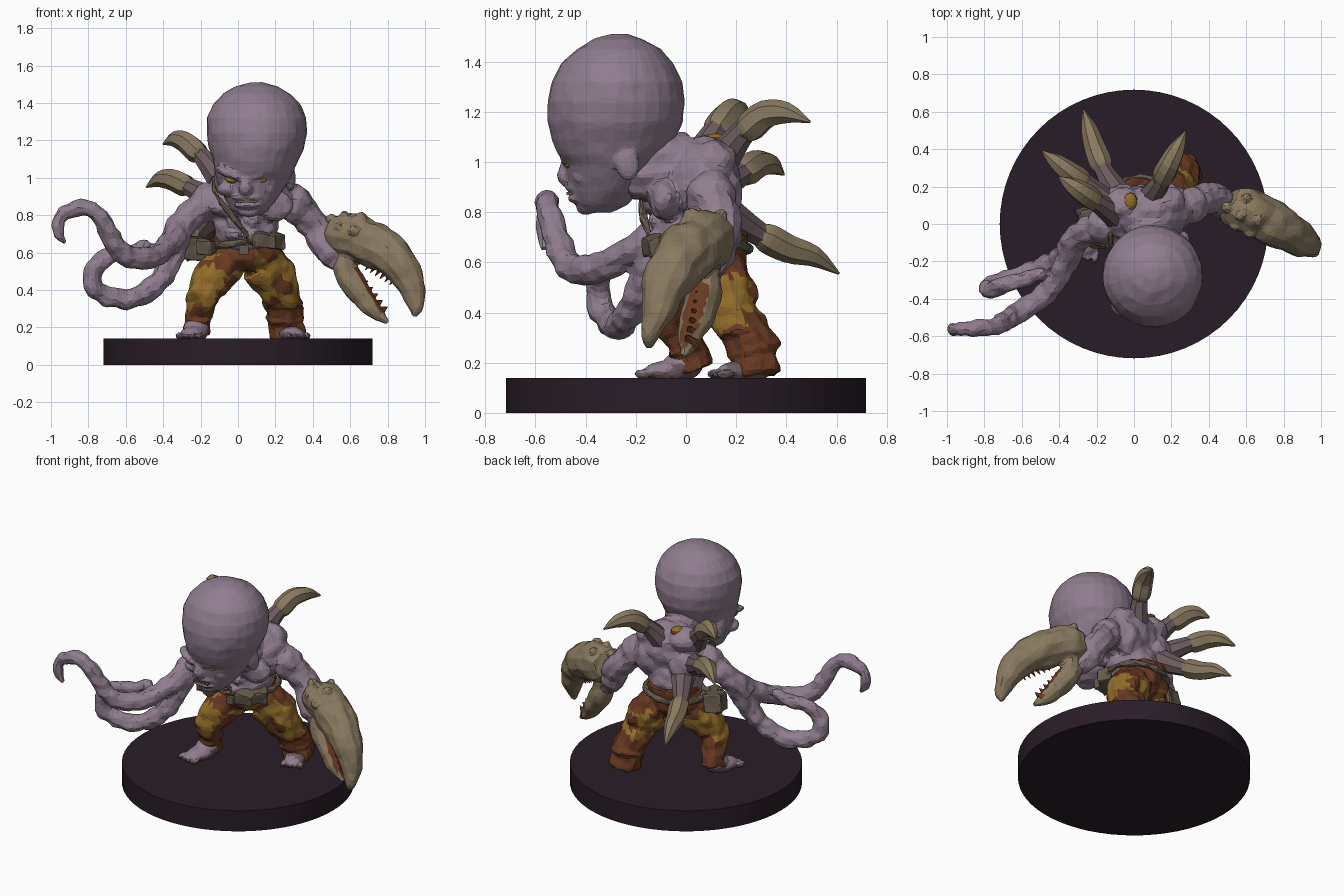
import bpy, bmesh, math, random
from mathutils import Vector as V, Matrix, Euler, noise

if "Cube" in bpy.data.objects:
    bpy.data.objects.remove(bpy.data.objects["Cube"])
random.seed(4)

def mat(name, r, g, b):
    m = bpy.data.materials.new(name)
    m.diffuse_color = (r, g, b, 1)
    m.use_nodes = True
    m.node_tree.nodes["Principled BSDF"].inputs["Base Color"].default_value = m.diffuse_color
    return m

SKIN = mat("mauve skin", .28, .205, .275)
HORN = mat("tan horn", .25, .19, .115)
GOLD = mat("gold cloth", .29, .15, .022)
BROWN = mat("rust brown cloth", .14, .042, .016)
LEATHER = mat("dull leather", .13, .10, .07)
STALK = mat("grey mauve", .15, .105, .115)
EYE = mat("amber eye", .32, .19, .01)
DARK = mat("dark plum base", .022, .012, .021)

# ---- helpers -------------------------------------------------------------
def blob(bm, c, s, rot=(0, 0, 0), sub=3):
    m = Matrix.Translation(c) @ Euler(rot).to_matrix().to_4x4() @ Matrix.Diagonal((*s, 1))
    bmesh.ops.create_icosphere(bm, subdivisions=sub, radius=1, matrix=m)

def box(bm, c, s, rot=(0, 0, 0)):
    m = Matrix.Translation(c) @ Euler(rot).to_matrix().to_4x4() @ Matrix.Diagonal((*s, 1))
    bmesh.ops.create_cube(bm, size=1, matrix=m)

def skin_rings(bm, rings):
    vs = [[bm.verts.new(p) for p in r] for r in rings]
    n = len(vs[0])
    fs = [bm.faces.new((a[i], a[(i + 1) % n], b[(i + 1) % n], b[i]))
          for a, b in zip(vs, vs[1:]) for i in range(n)]
    fs += [bm.faces.new(vs[0][::-1]), bm.faces.new(vs[-1])]
    bmesh.ops.recalc_face_normals(bm, faces=fs)

def tube(bm, pts, steps=4, sides=10):
    """Smooth tapered tube through (x, y, z, radius) points."""
    P = [V(p) for p in pts]
    P = [P[0] * 2 - P[1]] + P + [P[-1] * 2 - P[-2]]
    path = []
    for i in range(1, len(P) - 2):
        a, b, c, d = P[i - 1:i + 3]
        for k in range(steps):
            t = k / steps
            path.append(.5 * (2 * b + (c - a) * t + (2 * a - 5 * b + 4 * c - d) * t * t
                              + (3 * b - a - 3 * c + d) * t ** 3))
    path.append(P[-2])
    rings, up = [], V((.31, .52, .79))
    for i, p in enumerate(path):
        t = (path[min(i + 1, len(path) - 1)].xyz - path[max(i - 1, 0)].xyz).normalized()
        u = (up - t * up.dot(t)).normalized()
        w, up = t.cross(u), u
        r = max(p.w, .004)
        rings.append([p.xyz + r * (u * math.cos(q) + w * math.sin(q))
                      for q in (math.tau * k / sides for k in range(sides))])
    skin_rings(bm, rings)

def finish(name, bm, mats, rule=None, voxel=0, ratio=1, rough=0, freq=14):
    """Make the object; optionally fuse, wrinkle and facet it; colour by rule."""
    me = bpy.data.meshes.new(name)
    bm.to_mesh(me); bm.free()
    ob = bpy.data.objects.new(name, me)
    bpy.context.collection.objects.link(ob)

    def bake():
        bpy.context.view_layer.update()
        new = bpy.data.meshes.new_from_object(ob.evaluated_get(bpy.context.evaluated_depsgraph_get()))
        ob.modifiers.clear()
        ob.data = new
    if voxel:
        md = ob.modifiers.new("fuse", 'REMESH')
        md.mode, md.voxel_size = 'VOXEL', voxel
        bake()
        for v, nrm in [(v, v.normal.copy()) for v in ob.data.vertices]:
            v.co += nrm * rough * noise.noise(v.co * freq)
        md = ob.modifiers.new("facet", 'DECIMATE')
        md.ratio = ratio
        bake()
    ob.data.materials.clear()
    for m in mats:
        ob.data.materials.append(m)
    for f in ob.data.polygons:
        f.use_smooth = False
        f.material_index = rule(f.center, f.normal) if rule else 0
    return ob

# ---- round base ----------------------------------------------------------
bm = bmesh.new()
bmesh.ops.create_cone(bm, cap_ends=True, segments=64, radius1=.718, radius2=.718, depth=.14,
                      matrix=Matrix.Translation((0, 0, .07)))
finish("round_base", bm, [DARK])

# ---- head: stacked ovals (z, x centre, half width, y front, y back) ------
bm = bmesh.new()
prof = [(.80, .065, .06, -.41, -.30), (.83, .065, .10, -.44, -.23), (.88, .07, .135, -.46, -.19),
        (.94, .075, .17, -.47, -.14), (.99, .08, .195, -.48, -.11), (1.03, .085, .21, -.51, -.08),
        (1.09, .095, .228, -.535, -.045), (1.16, .10, .255, -.55, -.012), (1.24, .10, .268, -.553, -.005),
        (1.32, .10, .265, -.535, -.015), (1.39, .10, .235, -.50, -.05), (1.45, .10, .18, -.435, -.10),
        (1.49, .10, .11, -.365, -.17), (1.51, .10, .035, -.30, -.23)]
skin_rings(bm, [[(x + w * math.cos(q), (f + b) / 2 + (b - f) / 2 * math.sin(q), z)
                 for q in (math.tau * k / 28 for k in range(28))] for z, x, w, f, b in prof])
for s in (-1, 1):
    blob(bm, (.04 + s * .09, -.452, 1.025), (.085, .045, .024), (0, -s * .38, s * .3))   # brows
    blob(bm, (.045 + s * .10, -.395, .94), (.06, .06, .04))                              # cheeks
    blob(bm, (.09 + s * .19, -.235, 1.0), (.028, .05, .075), (.2, 0, 0))                 # ears
tube(bm, [(.04, -.47, 1.03, .02), (.04, -.48, .98, .024), (.04, -.48, .945, .036), (.04, -.45, .92, .03)])
blob(bm, (.05, -.44, .897), (.085, .038, .018))    # upper lip
blob(bm, (.05, -.435, .853), (.075, .038, .018))   # lower lip
blob(bm, (.06, -.40, .82), (.06, .04, .03))        # chin
finish("head", bm, [SKIN], voxel=.011, ratio=.10, rough=.004)

bm = bmesh.new()
for x in (-.04, .13):
    blob(bm, (x, -.452, .988), (.032, .028, .017), (0, -.3 if x > 0 else .3, 0), 2)
finish("eyes", bm, [EYE])
bm = bmesh.new()
box(bm, (.05, -.462, .875), (.11, .03, .012))
finish("mouth_slit", bm, [LEATHER])

# ---- torso, arms and tentacles -------------------------------------------
bm = bmesh.new()
blob(bm, (.07, .05, .92), (.24, .16, .19), (-.3, 0, .15))      # upper back
blob(bm, (.04, .04, .74), (.175, .17, .17))                    # waist
tube(bm, [(.08, .02, .99, .13), (.09, -.10, .98, .14), (.09, -.24, .96, .12)])   # neck
for c, s in [((-.03, -.10, .85), (.12, .07, .075)), ((.17, -.08, .85), (.13, .07, .08)),   # chest
             ((.31, .10, .86), (.09, .10, .105)), ((-.16, -.01, .87), (.10, .10, .10)),    # shoulders
             ((-.05, .10, 1.02), (.11, .09, .09)), ((.16, .11, 1.0), (.12, .09, .09)),     # upper back
             ((-.07, .13, .87), (.10, .08, .12)), ((.17, .14, .87), (.11, .08, .12))]:
    blob(bm, c, s)
for z in (.77, .70):
    for x in (-.02, .07):
        blob(bm, (x, -.11, z), (.045, .04, .034))
tube(bm, [(.30, .10, .86, .09), (.37, .13, .79, .085), (.43, .14, .72, .085), (.48, .10, .62, .085),
          (.54, .08, .53, .05)])                                # claw arm
tube(bm, [(-.15, -.01, .87, .09), (-.25, -.04, .80, .075), (-.31, -.08, .74, .075), (-.35, -.14, .66, .07)])
tube(bm, [(-.30, -.08, .74, .07), (-.35, -.15, .58, .065), (-.42, -.20, .45, .06), (-.53, -.25, .365, .058),
          (-.65, -.29, .35, .055), (-.765, -.335, .41, .052), (-.775, -.35, .50, .05), (-.70, -.33, .575, .047),
          (-.57, -.29, .61, .04), (-.47, -.25, .65, .025)], sides=9)       # looped tentacle
tube(bm, [(-.31, -.08, .74, .06), (-.38, -.24, .63, .062), (-.49, -.39, .57, .06), (-.61, -.47, .59, .058),
          (-.68, -.51, .68, .055), (-.72, -.54, .77, .05), (-.79, -.555, .83, .047), (-.88, -.56, .835, .043),
          (-.955, -.565, .78, .037), (-.96, -.57, .71, .031), (-.92, -.565, .65, .016)], sides=9)  # raised tentacle
finish("body_and_tentacles", bm, [SKIN], voxel=.012, ratio=.13, rough=.014, freq=16)

# ---- trousers, coloured by height and side -------------------------------
bm = bmesh.new()
blob(bm, (.03, .08, .60), (.195, .155, .11))
tube(bm, [(.03, .09, .56, .145), (.03, .085, .71, .165)], sides=14)
tube(bm, [(-.06, .06, .55, .12), (-.13, .0, .47, .112), (-.185, -.04, .38, .092), (-.205, .0, .28, .076),
          (-.225, .03, .18, .078)])
tube(bm, [(.12, .12, .55, .13), (.195, .16, .47, .125), (.225, .18, .39, .105), (.245, .25, .30, .098),
          (.265, .285, .15, .098)])
for c, r in [((-.21, .0, .25), .08), ((.25, .27, .25), .108), ((-.19, -.03, .33), .085), ((.24, .22, .33), .108)]:
    blob(bm, c, (r, r, .03), (.25, 0, 0))             # cloth folds
def cloth(c, n):
    wave = .025 * math.sin(c.x * 30 + c.y * 20)
    waist = (.54 if n.y > .3 else .575) + wave
    cuff = (.38 if n.y > .2 else .33 if c.x > 0 else .29) + wave
    inner_leg = c.x < 0 and c.z < .47 and n.x > .6
    return int(c.z > waist or c.z < cuff or inner_leg or noise.noise(c * 7 + V((3, 1, 7))) > .42
               or (abs(c.x - .03) < .06 and .5 < c.z))
finish("trousers", bm, [GOLD, BROWN], cloth, voxel=.012, ratio=.18, rough=.018, freq=15)

# ---- bare feet -----------------------------------------------------------
bm = bmesh.new()
for x, y, turn in ((-.235, -.06, -.25), (.28, .23, .35)):
    R = Matrix.Rotation(turn, 3, 'Z')
    at = lambda a, b, z: V((x, y, z)) + R @ V((a, b, 0))
    blob(bm, at(0, .0, .165), (.07, .11, .045), (0, 0, turn))
    blob(bm, at(0, .05, .19), (.07, .08, .06), (0, 0, turn))
    for k in range(4):
        blob(bm, at(-.055 + .037 * k, -.10, .155), (.02, .04, .02), (0, 0, turn), 2)
finish("feet", bm, [SKIN, STALK], lambda c, n: int(c.z < .165 or n.z < .1 or c.x > 0 and c.y > .16),
       voxel=.01, ratio=.2)

# ---- back horns: stalk, then flared curved tip ---------------------------
horns = [[(-.10, .05, 1.0), (-.19, .11, 1.11), (-.28, .17, 1.19), (-.40, .25, 1.18)],
         [(-.13, .10, .88), (-.25, .21, .945), (-.35, .28, .99), (-.49, .39, .95)],
         [(-.08, .15, .80), (-.16, .28, .72), (-.21, .41, .655), (-.27, .61, .555)],
         [(.08, .13, .99), (.14, .22, 1.11), (.19, .32, 1.19), (.275, .495, 1.16)]]
for i, (a, b, c, d) in enumerate(horns):
    a, b, c, d = map(V, (a, b, c, d))
    bm = bmesh.new()
    tube(bm, [(*a, .075), (*b, .052), (*b.lerp(c, .6), .046)], sides=8)
    finish(f"horn_stalk_{i + 1}", bm, [STALK])
    bm = bmesh.new()
    m = c.lerp(d, .5) + V((0, 0, .02))
    tube(bm, [(*b.lerp(c, .05), .045), (*b.lerp(c, .35), .062), (*c, .058), (*m, .043), (*d, .005)],
         steps=3, sides=7)
    finish(f"horn_tip_{i + 1}", bm, [HORN])

# ---- pincer --------------------------------------------------------------
bm = bmesh.new()
tube(bm, [(.51, .12, .71, .09), (.56, .09, .695, .12), (.64, .06, .68, .12), (.70, .03, .655, .115)], sides=11)
tube(bm, [(.64, .06, .67, .11), (.71, .02, .645, .125), (.80, -.03, .60, .115), (.88, -.08, .51, .096),
          (.935, -.11, .41, .07), (.955, -.14, .32, .044), (.945, -.15, .26, .008)], sides=11)
tube(bm, [(.57, .08, .60, .06), (.58, .075, .50, .07), (.64, .05, .40, .068), (.71, .02, .31, .052),
          (.80, -.01, .225, .012)])
for c in [(.50, .09, .78), (.57, .04, .80), (.60, .14, .79), (.54, -.01, .74), (.66, .02, .785), (.62, -.05, .72)]:
    blob(bm, c, (.028, .028, .028), sub=2)                     # shell knobs
bite = V((.82, -.3, .48))
finish("pincer", bm, [HORN, BROWN], lambda c, n: int(c.z < .52 and c.x < .79 and n.dot(bite) > .8),
       voxel=.011, ratio=.12, rough=.012, freq=12)

bm = bmesh.new()
for k in range(6):                                             # saw teeth
    t = k / 5
    lo, hi = V((.645, .05, .47)).lerp(V((.775, .01, .295)), t), V((.70, .0, .53)).lerp(V((.83, -.08, .45)), t)
    for p, d, r in ((lo, V((.8, -.3, .5)), .034), (hi, V((-.6, .1, -.7)), .02)):
        q = d.to_track_quat('Z', 'Y').to_matrix().to_4x4()
        bmesh.ops.create_cone(bm, cap_ends=True, segments=5, radius1=r, radius2=.002, depth=.06,
                              matrix=Matrix.Translation(p) @ q)
finish("pincer_teeth", bm, [BROWN])

# ---- belt, straps and pouches --------------------------------------------
bm = bmesh.new()
ring = [(.035 + .185 * math.cos(q), .07 + .18 * math.sin(q), .655 + .02 * math.cos(q), .022)
        for q in (math.tau * k / 16 for k in range(17))]
tube(bm, ring, steps=1, sides=6)
tube(bm, [(-.13, -.05, .98, .018), (-.11, -.15, .90, .018), (-.05, -.175, .82, .018), (.03, -.15, .72, .018),
          (.08, -.13, .66, .018)], sides=6)
for c, s, r in [((-.24, .03, .625), (.12, .12, .12), .3), ((.14, -.12, .665), (.12, .09, .08), .2),
                ((.20, -.04, .665), (.08, .09, .09), .7), ((-.17, -.07, .63), (.09, .08, .08), -.5)]:
    box(bm, c, s, (.15, .1, r))
finish("belt_strap_and_pouches", bm, [LEATHER], voxel=.012, ratio=.2, rough=.01)

bm = bmesh.new()
box(bm, (.03, -.115, .615), (.05, .03, .05))
finish("buckle", bm, [LEATHER])
bm = bmesh.new()
blob(bm, (-.02, .12, 1.085), (.04, .05, .03), sub=2)
finish("back_growth", bm, [BROWN, GOLD], lambda c, n: int(n.z > .75))
